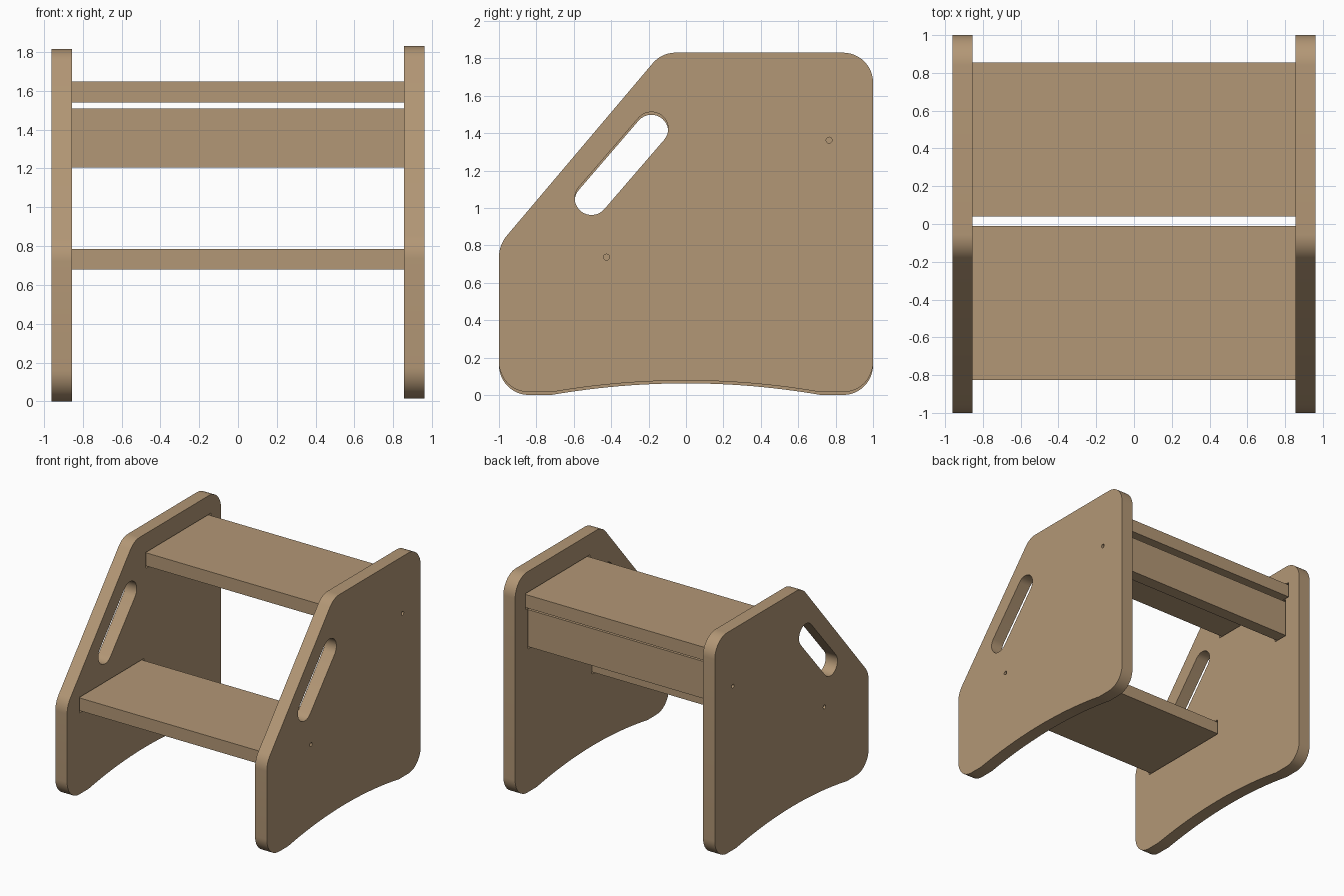
import bpy, bmesh, math
from mathutils import Vector

if "Cube" in bpy.data.objects:
    bpy.data.objects.remove(bpy.data.objects["Cube"])

wood = bpy.data.materials.new("wood")
wood.diffuse_color = (0.45, 0.31, 0.18, 1)
wood.use_nodes = True
wood.node_tree.nodes["Principled BSDF"].inputs["Base Color"].default_value = wood.diffuse_color


def prism(name, pts, x0, x1):
    """Extrude a (y, z) outline from x0 to x1."""
    bm = bmesh.new()
    face = bm.faces.new([bm.verts.new((x0, y, z)) for y, z in pts])
    ext = bmesh.ops.extrude_face_region(bm, geom=[face])
    verts = [g for g in ext["geom"] if isinstance(g, bmesh.types.BMVert)]
    bmesh.ops.translate(bm, verts=verts, vec=(x1 - x0, 0, 0))
    bmesh.ops.recalc_face_normals(bm, faces=bm.faces)
    me = bpy.data.meshes.new(name)
    bm.to_mesh(me)
    bm.free()
    me.materials.append(wood)
    ob = bpy.data.objects.new(name, me)
    bpy.context.collection.objects.link(ob)
    return ob


def rect(y0, y1, z0, z1):
    return [(y0, z0), (y1, z0), (y1, z1), (y0, z1)]


def arc(cy, cz, r, a0, a1, n):
    return [(cy + r * math.cos(a0 + (a1 - a0) * i / n),
             cz + r * math.sin(a0 + (a1 - a0) * i / n)) for i in range(n + 1)]


def rounded(corners, n=12):
    """Round each (y, z, radius) corner of a counter-clockwise outline."""
    out = []
    for i, (y, z, r) in enumerate(corners):
        p = Vector((y, z))
        if r == 0:
            out.append((y, z))
            continue
        a = (Vector(corners[i - 1][:2]) - p).normalized()
        b = (Vector(corners[(i + 1) % len(corners)][:2]) - p).normalized()
        half = a.angle(b) / 2
        c = p + (a + b).normalized() * (r / math.sin(half))
        start = p + a * (r / math.tan(half)) - c
        a0 = math.atan2(start.y, start.x)
        out += arc(c.x, c.y, r, a0, a0 + math.pi - 2 * half, n)
    return out


def cut(ob, cutter):
    cutter.hide_render = True
    mod = ob.modifiers.new("cut", "BOOLEAN")
    mod.operation = "DIFFERENCE"
    mod.solver = "EXACT"
    mod.object = cutter
    bpy.context.view_layer.objects.active = ob
    bpy.ops.object.modifier_apply(modifier=mod.name)
    bpy.data.objects.remove(cutter)


# Side panel outline with arched foot and sloped front
arch = [(0.72 * t / 12, 0.062 * (1 - (t / 12) ** 2), 0) for t in range(-12, 13)]
outline = rounded([(-1, 0, 0.16)] + arch + [
    (1, 0, 0.16), (1, 1.815, 0.16), (-0.13, 1.815, 0.16), (-1, 0.787, 0.18)])

# Hand slot outline: two half circles
top, low = Vector((-0.185, 1.408)), Vector((-0.505, 1.037))
ang = math.atan2(top.y - low.y, top.x - low.x)
q = math.pi / 2
slot = arc(*top, 0.09, ang - q, ang + q, 16) + arc(*low, 0.09, ang + q, ang + 3 * q, 16)

# Boards: name -> (y0, y1, z0, z1)
boards = {
    "lower_step": (-0.825, -0.01, 0.68, 0.785),
    "upper_step": (0.04, 0.855, 1.54, 1.648),
    "back_brace": (0.715, 0.82, 1.205, 1.51),
}

# Side panels, the left one sitting slightly lower
for name, s, dz in (("left_panel", -1, 0.0), ("right_panel", 1, 0.015)):
    def up(pts):
        return [(y, z + dz) for y, z in pts]
    panel = prism(name, up(outline), s * 0.855, s * 0.962)
    cut(panel, prism("slot_cutter", up(slot), s * 0.8, s * 1.0))
    # Screw holes
    for y, z in ((-0.425, 0.722), (0.765, 1.347)):
        cut(panel, prism("hole_cutter", up(arc(y, z, 0.016, 0, math.tau * 15 / 16, 15)),
                         s * 0.8, s * 1.0))
    # Housing grooves that receive the boards
    for y0, y1, z0, z1 in boards.values():
        groove = rect(y0 - 0.012, y1 + 0.012, z0 - 0.012, z1 + 0.012)
        cut(panel, prism("groove_cutter", groove, s * 0.8, s * 0.905))
    bpy.ops.object.select_all(action="DESELECT")
    panel.select_set(True)
    bpy.context.view_layer.objects.active = panel
    bpy.ops.object.shade_smooth_by_angle(angle=math.radians(30))

# Steps and brace
for name, b in boards.items():
    prism(name, rect(*b), -0.9, 0.9)
